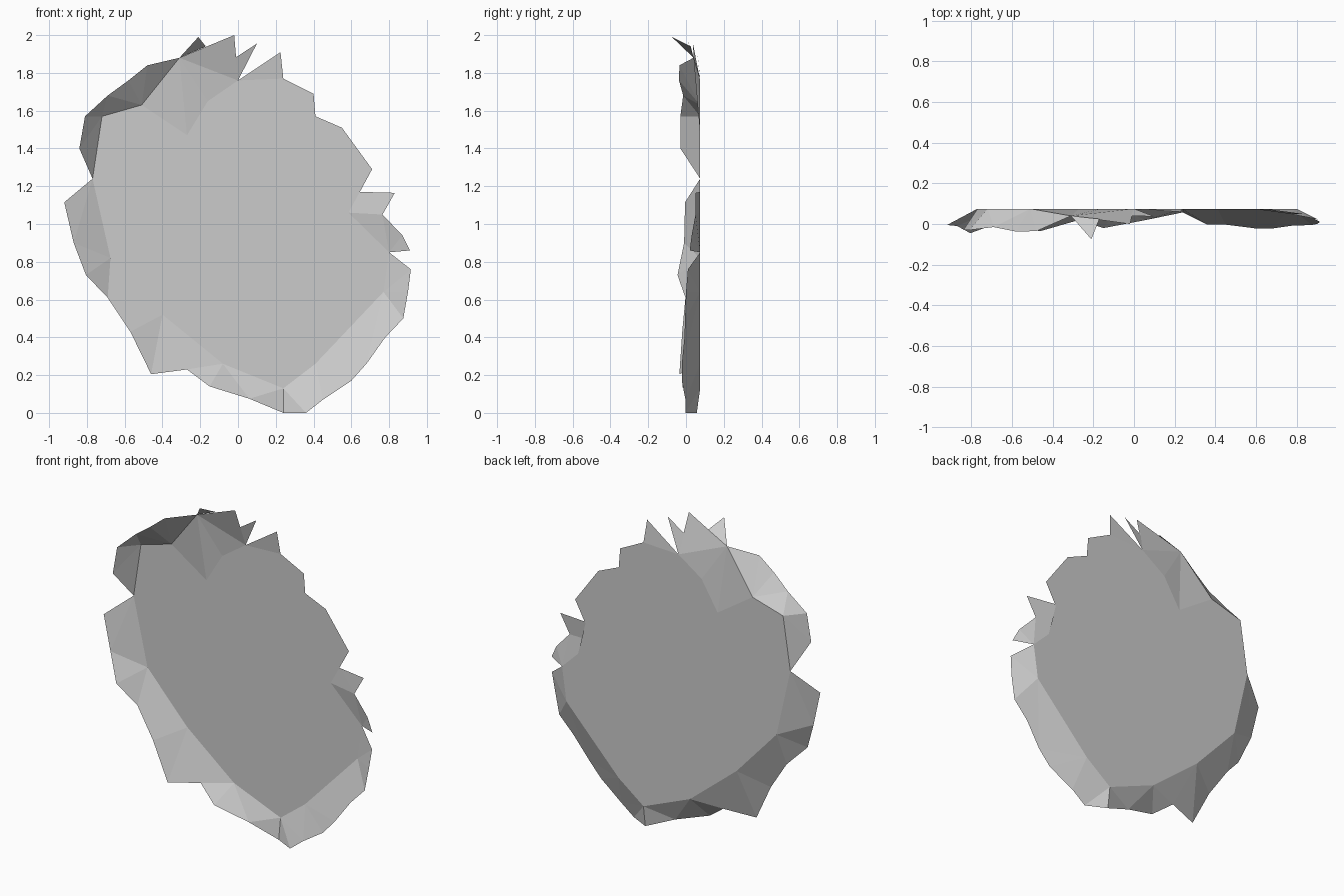
import bpy, bmesh
from mathutils import Vector

if "Cube" in bpy.data.objects:
    bpy.data.objects.remove(bpy.data.objects["Cube"])

BACK = 0.075   # depth of the flat centre

grey = bpy.data.materials.new("stone_grey")
grey.diffuse_color = (0.6, 0.6, 0.6, 1)
grey.use_nodes = True
grey.node_tree.nodes["Principled BSDF"].inputs["Base Color"].default_value = grey.diffuse_color


def vec(p):
    """(x, z) lies on the flat centre, (x, z, y) is bent forward."""
    return Vector((p[0], p[2] if len(p) > 2 else BACK, p[1]))


def finish(name, bm):
    for f in bm.faces:
        f.normal_update()
        if f.normal.y > 0:
            f.normal_flip()
    me = bpy.data.meshes.new(name)
    bm.to_mesh(me)
    bm.free()
    me.materials.append(grey)
    ob = bpy.data.objects.new(name, me)
    bpy.context.collection.objects.link(ob)


def bridge(name, inner, outer):
    """Triangle strip between two edges, always taking the shorter diagonal."""
    bm = bmesh.new()
    a = [bm.verts.new(vec(p)) for p in inner]
    b = [bm.verts.new(vec(p)) for p in outer]
    i = j = 0
    while i < len(a) - 1 or j < len(b) - 1:
        di = (a[i + 1].co - b[j].co).length if i < len(a) - 1 else 99
        dj = (a[i].co - b[j + 1].co).length if j < len(b) - 1 else 99
        if di < dj:
            bm.faces.new((a[i], b[j], a[i + 1]))
            i += 1
        else:
            bm.faces.new((a[i], b[j], b[j + 1]))
            j += 1
    finish(name, bm)


# Fold lines around the flat centre, listed counter-clockwise from the front
upper_left = [(-.31, 1.88, .04), (-.51, 1.63), (-.72, 1.57), (-.77, 1.24)]
lower_left = [(-.77, 1.24), (-.675, .82), (-.40, .52), (-.08, .26), (.24, .13)]
lower_right = [(.24, .13), (.41, .26), (.77, .64), (.80, .85)]
right = [(.80, .85), (.585, 1.06), (.645, 1.17)]
jagged = [(.71, 1.29), (.55, 1.51), (.41, 1.57), (.40, 1.69), (.24, 1.77),
          (.225, 1.91, .06)]
top = [(0, 1.76), (-.16, 1.65), (-.27, 1.47), (-.51, 1.63)]

# Flat centre with its broken upper right edge
bm = bmesh.new()
loop = (upper_left[1:] + lower_left[1:] + lower_right[1:] + right[1:]
        + jagged + top[:-1])
face = bm.faces.new([bm.verts.new(vec(p)) for p in loop])
bmesh.ops.triangulate(bm, faces=[face])
finish("flat_centre", bm)

# Bent rim pieces
bridge("upper_left_rim", upper_left,
       [(-.48, 1.84, -.035), (-.58, 1.76, -.037), (-.69, 1.68, -.015),
        (-.81, 1.57, -.03), (-.84, 1.40, -.03)])
bridge("lower_left_rim", lower_left,
       [(-.92, 1.115, -.005), (-.87, .90, -.01), (-.805, .73, -.045),
        (-.69, .61, -.003), (-.57, .43, -.02), (-.46, .205, -.035),
        (-.27, .23, .02), (-.15, .14, -.02), (.06, .075, .02), (.24, 0, .057)])
bridge("lower_right_rim", lower_right,
       [(.24, 0, .057), (.36, 0, -.003), (.45, .07, -.003), (.60, .17, -.022),
        (.68, .26, -.022), (.78, .40, -.008), (.875, .50, -.005),
        (.90, .64, 0), (.915, .76, .01)])
bridge("right_spikes", right,
       [(.91, .86, .02), (.87, .94, .03), (.765, 1.05, .05), (.83, 1.165, .05)])
bridge("top_spikes", top,
       [(.10, 1.955, .037), (-.015, 1.88, .04), (-.02, 2, 0), (-.31, 1.88, .04)])
bridge("top_left_splinter", [(-.31, 1.88, .04)],
       [(-.17, 1.94, .025), (-.21, 1.99, -.075)])
